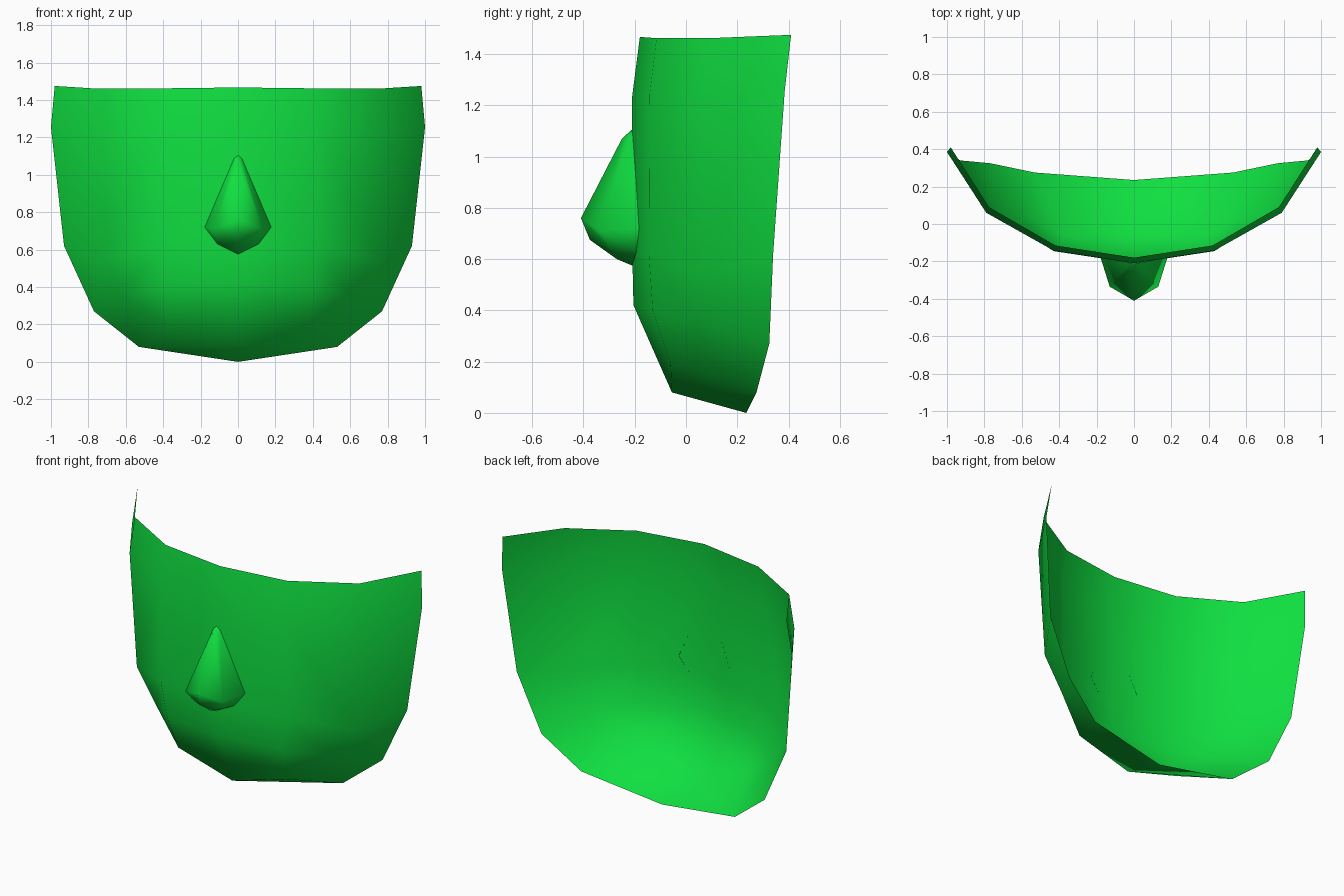
import bpy, bmesh

if "Cube" in bpy.data.objects:
    bpy.data.objects.remove(bpy.data.objects["Cube"])

green = bpy.data.materials.new("bright_green")
green.diffuse_color = (0.005, 0.74, 0.052, 1)
green.use_nodes = True
green.node_tree.nodes["Principled BSDF"].inputs["Base Color"].default_value = green.diffuse_color


def half_sheet(name, verts, faces):
    """Right half of a thin smooth sheet, mirrored across x."""
    bm = bmesh.new()
    vs = [bm.verts.new(v) for v in verts]
    for f in faces:
        bm.faces.new([vs[i] for i in f])
    # mirror and weld the centre line
    geom = bm.verts[:] + bm.edges[:] + bm.faces[:]
    bmesh.ops.mirror(bm, geom=geom, axis='X', merge_dist=0.0005)
    bmesh.ops.remove_doubles(bm, verts=bm.verts[:], dist=0.0005)
    bmesh.ops.recalc_face_normals(bm, faces=bm.faces[:])
    # make sure the outside faces the front
    if sum(f.normal.y * f.calc_area() for f in bm.faces) > 0:
        bmesh.ops.reverse_faces(bm, faces=bm.faces[:])
    for f in bm.faces:
        f.smooth = True
    me = bpy.data.meshes.new(name)
    bm.to_mesh(me)
    bm.free()
    me.materials.append(green)
    ob = bpy.data.objects.new(name, me)
    bpy.context.collection.objects.link(ob)
    return ob


# Mask shell: four rows from centre line to side edge, then the chin
shell = [
    (0, -.18, 1.467), (.42, -.115, 1.462), (.775, .09, 1.462), (.98, .41, 1.475),
    (0, -.21, 1.235), (.43, -.142, 1.24), (.79, .06, 1.245), (1, .385, 1.255),
    (0, -.21, .64), (.43, -.145, .62), (.74, .06, .55), (.93, .34, .62),
    (0, -.205, .42), (.40, -.13, .40), (.60, .05, .35), (.77, .325, .27),
    (0, -.055, .08), (.37, -.06, .19), (.53, .275, .08),
    (0, .235, 0),
]
faces = [(r * 4 + c, r * 4 + c + 4, r * 4 + c + 5, r * 4 + c + 1)
         for r in range(3) for c in range(3)]
faces += [(12, 16, 17, 13), (13, 17, 14), (14, 17, 18, 15), (16, 19, 18, 17)]
half_sheet("mask_shell", shell, faces)

# Nose: ridge, cheek and base columns
nose = [
    (0, -.212, 1.105), (.022, -.208, 1.085), (0, -.25, 1.07),
    (0, -.41, .76), (.13, -.335, .71), (.178, -.182, .72),
    (0, -.375, .675), (.09, -.30, .645), (.11, -.193, .63),
    (0, -.27, .60), (0, -.21, .575),
]
half_sheet("nose", nose, [
    (0, 2, 1), (2, 3, 4), (2, 4, 1), (1, 4, 5),
    (3, 6, 7, 4), (4, 7, 8, 5), (6, 9, 7), (7, 9, 10, 8)])
